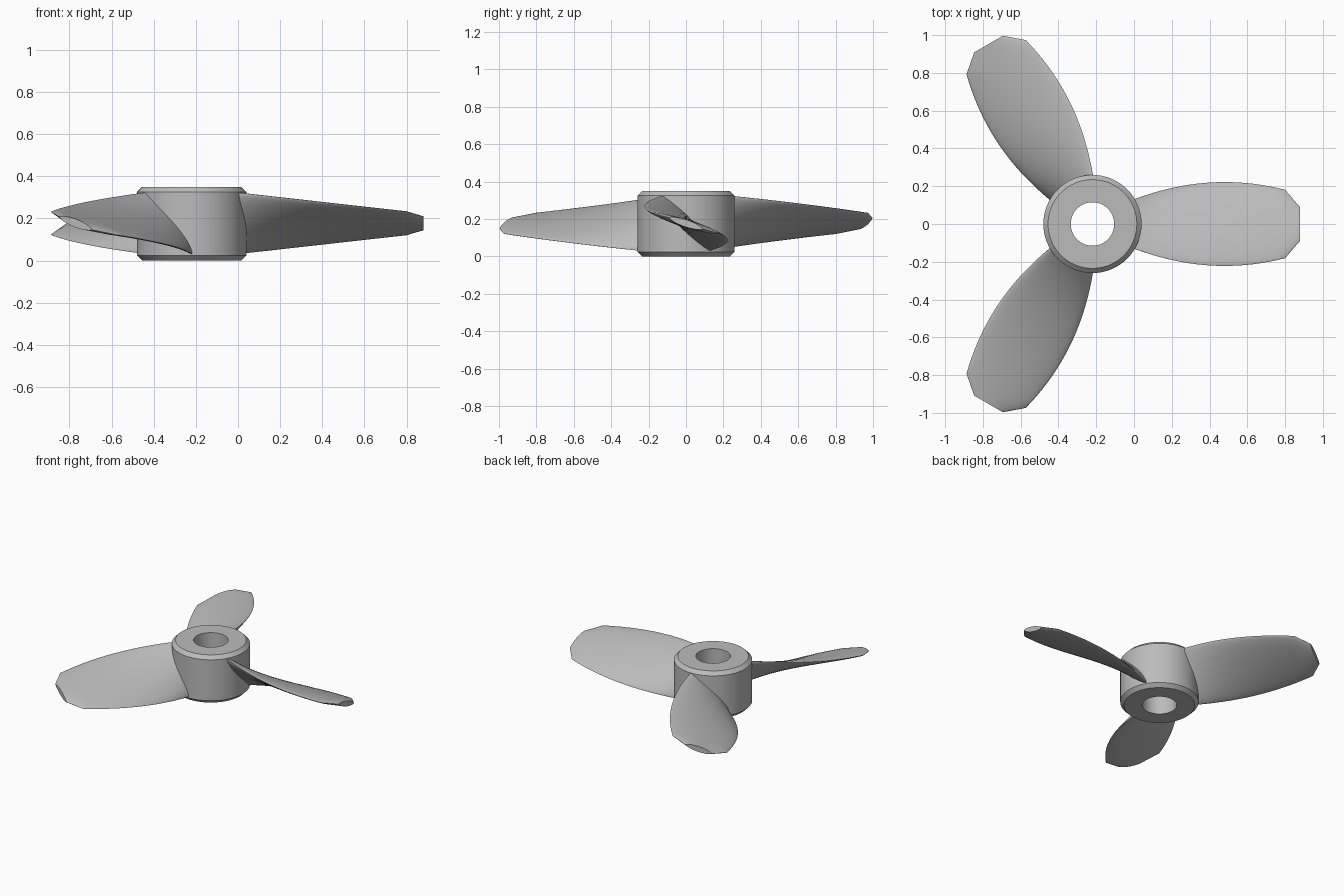
import bpy, bmesh
from math import sin, cos, pi, radians, hypot, copysign
from mathutils import Matrix, Vector

cube = bpy.data.objects.get("Cube")
if cube:
    bpy.data.objects.remove(cube, do_unlink=True)

metal = bpy.data.materials.new("grey_metal")
GREY = (0.5, 0.5, 0.5, 1)
metal.use_nodes = True
metal.diffuse_color = GREY
metal.node_tree.nodes["Principled BSDF"].inputs["Base Color"].default_value = GREY

HUB_X, HEIGHT, HUB_R, BORE_R, CHAMFER = -0.22, 0.35, 0.26, 0.115, 0.025
SEGMENTS = 64


def finish(name, bm, angle):
    bmesh.ops.recalc_face_normals(bm, faces=bm.faces)
    mesh = bpy.data.meshes.new(name)
    bm.to_mesh(mesh)
    bm.free()
    obj = bpy.data.objects.new(name, mesh)
    bpy.context.collection.objects.link(obj)
    mesh.materials.append(metal)
    bpy.ops.object.select_all(action='DESELECT')
    obj.select_set(True)
    bpy.context.view_layer.objects.active = obj
    bpy.ops.object.shade_smooth_by_angle(angle=radians(angle))
    return obj


def bridge(bm, a, b):
    for i in range(len(a)):
        j = (i + 1) % len(a)
        bm.faces.new((a[i], a[j], b[j], b[i]))


# Hub: chamfered ring turned around its axis
bm = bmesh.new()
profile = [(BORE_R, 0), (HUB_R - CHAMFER, 0), (HUB_R, CHAMFER),
           (HUB_R, HEIGHT - CHAMFER), (HUB_R - CHAMFER, HEIGHT), (BORE_R, HEIGHT)]
rings = [[bm.verts.new((r * cos(2 * pi * k / SEGMENTS), r * sin(2 * pi * k / SEGMENTS), z))
          for k in range(SEGMENTS)] for r, z in profile]
for k, ring in enumerate(rings):
    bridge(bm, ring, rings[(k + 1) % len(rings)])
hub = finish("hub", bm, 30)
hub.location.x = HUB_X


def blade_section(r):
    """Half width, half rise and half thickness at distance r from the axis."""
    return 0.222 - 0.4 * (r - 0.7) ** 2, 0.145 - 0.113 * (r - 0.225), 0.04 - 0.018 * r


# Blades: twisted lens sections, clipped to a narrow flat tip
ROOT, SHOULDER, TIP, STEPS, AROUND = 0.18, 1.02, 1.10, 20, 40
stations = []
for k in range(STEPS + 1):
    r = ROOT + (SHOULDER - ROOT) * k / STEPS
    stations.append((r, *blade_section(r)))
stations.append((TIP, 0.088, 0.03, 0.019))

for n, name in enumerate(("left_blade", "back_blade", "front_blade")):
    bm = bmesh.new()
    rings = []
    for r, width, rise, thick in stations:
        chord = Vector((0, width, -rise))
        normal = Vector((0, rise, width)) / hypot(width, rise)
        centre = Vector((r, 0, HEIGHT / 2 + 0.002))
        ring = []
        for k in range(AROUND):
            a = 2 * pi * k / AROUND
            bulge = copysign(abs(sin(a)) ** 1.3, sin(a)) * thick
            ring.append(bm.verts.new(centre + chord * cos(a) + normal * bulge))
        rings.append(ring)
    for a, b in zip(rings, rings[1:]):
        bridge(bm, a, b)
    bm.faces.new(rings[0])
    bm.faces.new(rings[-1])
    bm.transform(Matrix.Rotation(radians(120 * n), 4, 'Z'))
    blade = finish(name, bm, 40)
    blade.location.x = HUB_X
